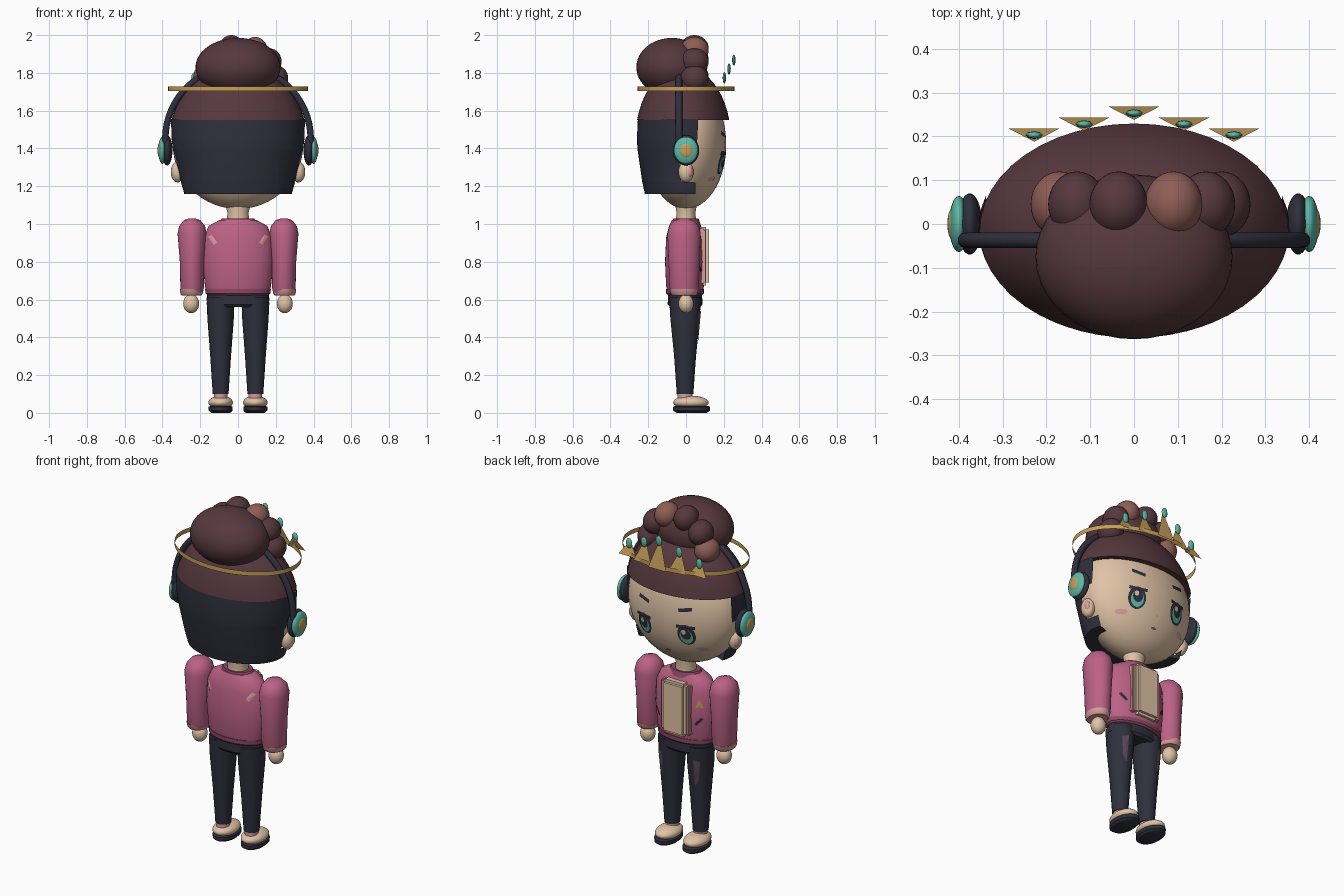
import bpy, bmesh
from math import sin, cos, pi, asin, radians
from mathutils import Vector
from mathutils.bvhtree import BVHTree

cube = bpy.data.objects.get("Cube")
if cube:
    bpy.data.objects.remove(cube, do_unlink=True)


def material(name, code):
    rgb = [int(code[i:i + 2], 16) / 255 for i in (0, 2, 4)]
    col = [c / 12.92 if c < 0.04 else ((c + 0.055) / 1.055) ** 2.4 for c in rgb] + [1]
    m = bpy.data.materials.new(name)
    m.use_nodes = True
    m.diffuse_color = col
    m.node_tree.nodes["Principled BSDF"].inputs["Base Color"].default_value = col
    return m


HAIR = material("brown hair", "56383E")
CURL = material("light brown curl", "8F5E56")
NAVY = material("dark navy", "2F303C")
SKIN = material("cream skin", "E0C3A6")
PINK = material("jacket pink", "BC6285")
PALE = material("pale pink", "D99C9C")
GOLD = material("gold", "C79F58")
TEAL = material("teal", "5DB9A8")
MAUVE = material("mauve", "574758")
PLUM = material("plum trim", "8C4865")


def finish(name, bm, mat, sharp=40):
    """Turn a bmesh into an object, smooth with sharp creases; return its ray tree."""
    bmesh.ops.recalc_face_normals(bm, faces=bm.faces)
    for f in bm.faces:
        f.smooth = True
    for e in bm.edges:
        e.smooth = len(e.link_faces) == 2 and e.calc_face_angle(0) < radians(sharp)
    tree = BVHTree.FromBMesh(bm)
    me = bpy.data.meshes.new(name)
    bm.to_mesh(me)
    bm.free()
    me.materials.append(mat)
    bpy.context.collection.objects.link(bpy.data.objects.new(name, me))
    return tree


def ball(name, mat, loc, size, u=32, v=20):
    bm = bmesh.new()
    bmesh.ops.create_uvsphere(bm, u_segments=u, v_segments=v, radius=1)
    for p in bm.verts:
        p.co = Vector(loc) + Vector(a * b for a, b in zip(p.co, size))
    return finish(name, bm, mat)


def loft(name, mat, rings, x=0, y=0, n=32, caps=True):
    """Stack of ellipses; each ring is (z, radius x, radius y)."""
    bm = bmesh.new()
    rows = [[bm.verts.new((x + rx * cos(2 * pi * i / n), y + ry * sin(2 * pi * i / n), z))
             for i in range(n)] for z, rx, ry in rings]
    for a, b in zip(rows, rows[1:]):
        for i in range(n):
            j = (i + 1) % n
            bm.faces.new((a[i], a[j], b[j], b[i]))
    if caps:
        bm.faces.new(rows[0])
        bm.faces.new(rows[-1])
    return finish(name, bm, mat)


def box(name, mat, loc, size, bevel):
    bm = bmesh.new()
    bmesh.ops.create_cube(bm, size=1)
    for p in bm.verts:
        p.co = Vector(loc) + Vector(a * b for a, b in zip(p.co, size))
    bmesh.ops.bevel(bm, geom=bm.edges[:], offset=bevel, segments=2, affect='EDGES')
    finish(name, bm, mat)


def decal(name, mat, tree, pts, lift=0.004, side=1):
    """Thin plate laid on a surface from the +y (side 1) or -y (side -1) direction."""
    bm = bmesh.new()
    mid = (sum(p[0] for p in pts) / len(pts), sum(p[1] for p in pts) / len(pts))
    vs = []
    for px, pz in [mid] + list(pts):
        hit = tree.ray_cast(Vector((px, side, pz)), Vector((0, -side, 0)))[0]
        y = hit.y if hit else 0
        vs.append(bm.verts.new((px, y + side * lift, pz)))
    for a, b in zip(vs[1:], vs[2:] + vs[1:2]):
        bm.faces.new((vs[0], a, b) if side < 0 else (vs[0], b, a))
    me = bpy.data.meshes.new(name)
    bm.normal_update()
    bm.to_mesh(me)
    bm.free()
    me.materials.append(mat)
    bpy.context.collection.objects.link(bpy.data.objects.new(name, me))


def oval(cx, cz, rx, rz, n=20):
    return [(cx + rx * cos(2 * pi * i / n), cz + rz * sin(2 * pi * i / n)) for i in range(n)]


def strip(x1, z1, x2, z2, w):
    d = Vector((x2 - x1, z2 - z1)).normalized() * w / 2
    return [(x1 - d.y, z1 + d.x), (x2 - d.y, z2 + d.x), (x2 + d.y, z2 - d.x), (x1 + d.y, z1 - d.x)]


# Head and neck
head = ball("head", SKIN, (0, 0, 1.42), (0.345, 0.213, 0.34), 48, 32)
loft("neck", SKIN, [(1.0, 0.06, 0.055), (1.06, 0.056, 0.05), (1.12, 0.07, 0.06)])

# Hair cap, cut flat above the face
zc, r = 1.45, 0.385
angles = [asin(0.1 / r) + (pi / 2 - 0.03 - asin(0.1 / r)) * i / 10 for i in range(11)]
loft("hair_cap", HAIR, [(zc + r * sin(a), 0.365 * cos(a), 0.253 * cos(a)) for a in angles],
     y=-0.015, n=48)

# Short dark hair wrapped round the back, notched at the ears
bm = bmesh.new()
rows = []
for z, rx, ry, limit in [(1.555, .355, .245, .065), (1.45, .352, .25, .06), (1.4, .345, .247, .05),
                         (1.39, .343, .246, -.03), (1.225, .303, .222, -.03),
                         (1.22, .302, .221, .05), (1.16, .285, .208, .05), (1.16, .2, .13, .02)]:
    t = asin((limit + 0.01) / ry)
    rows.append([bm.verts.new((rx * cos(a), -0.01 + ry * sin(a), z))
                 for a in [t - (pi + 2 * t) * i / 32 for i in range(33)]])
for a, b in zip(rows, rows[1:]):
    for i in range(32):
        bm.faces.new((a[i], a[i + 1], b[i + 1], b[i]))
finish("back_hair", bm, NAVY)

# Bun with a row of curls
ball("bun", HAIR, (0, -0.075, 1.83), (0.225, 0.188, 0.155), 40, 24)
for i, (x, z, m) in enumerate([(.2, 1.77, HAIR), (.165, 1.86, HAIR), (.09, 1.92, CURL),
                               (-.035, 1.93, HAIR), (-.13, 1.87, HAIR), (-.17, 1.78, CURL)]):
    ball(f"curl_{i + 1}", m, (x, 0.045, z), (0.066, 0.075, 0.07))

# Crown: thin band, tilted spikes and gems
loft("crown_band", GOLD, [(1.703, 0.37, 0.258), (1.729, 0.37, 0.258)], n=64, caps=False)
for i in range(-2, 3):
    k = abs(i)
    x, y, top = i * 0.114, 0.268 - k * 0.025, 1.88 - k * 0.047
    bm = bmesh.new()
    bm.faces.new([bm.verts.new(p) for p in
                  ((x + .058, y, 1.705), (x - .058, y, 1.705), (x, y - .03, top))])
    finish(f"crown_spike_{i + 3}", bm, GOLD)
    ball(f"crown_gem_{i + 3}", TEAL, (x, y - 0.015, top - 0.012), (0.02, 0.009, 0.03), 8, 6)

# Headphone band
cu = bpy.data.curves.new("headphone_band", 'CURVE')
cu.dimensions = '3D'
cu.bevel_depth = 0.018
cu.bevel_resolution = 3
sp = cu.splines.new('POLY')
sp.points.add(32)
for i, p in enumerate(sp.points):
    a = -0.12 + (pi + 0.24) * i / 32
    p.co = (0.385 * cos(a), -0.037, 1.45 + 0.385 * sin(a), 1)
cu.materials.append(NAVY)
bpy.context.collection.objects.link(bpy.data.objects.new("headphone_band", cu))

# Torso
torso = loft("jacket", PINK, [(.64, .165, .092), (.67, .175, .1), (.8, .187, .106), (.93, .182, .1),
                              (.99, .155, .085), (1.02, .1, .07)], y=-0.005, n=40)
loft("jacket_hem", PLUM, [(.622, .16, .09), (.632, .172, .1), (.655, .174, .1)], y=-0.005)
loft("collar", PLUM, [(1.0, .105, .076), (1.03, .085, .066), (1.028, .062, .055)])
loft("hips", NAVY, [(.56, .15, .08), (.575, .166, .092), (.64, .162, .09)], y=-0.005)
box("shirt_panel", SKIN, (0, 0.091, 0.83), (0.15, 0.062, 0.31), 0.015)
decal("chest_badge", GOLD, torso, [(-.155, .85), (-.115, .85), (-.135, .9)], 0.006)

for s, side in ((1, "left"), (-1, "right")):
    # Ear and headphone cup
    ball(f"{side}_ear", SKIN, (s * .32, 0, 1.275), (.036, .04, .055))
    ball(f"{side}_inner_ear", PALE, (s * .338, .016, 1.275), (.018, .02, .03))
    ball(f"{side}_cup", NAVY, (s * .375, 0, 1.39), (.028, .07, .08))
    ball(f"{side}_cup_cover", TEAL, (s * .4, 0, 1.39), (.022, .064, .072))
    ball(f"{side}_cup_centre", GOLD, (s * .416, 0, 1.39), (.01, .034, .038))
    # Face
    ex = s * 0.135
    decal(f"{side}_eye", NAVY, head, oval(ex, 1.325, .05, .063), 0.004)
    decal(f"{side}_iris", TEAL, head, oval(ex, 1.317, .036, .045), 0.007)
    decal(f"{side}_pupil", NAVY, head, oval(ex, 1.33, .028, .032), 0.009)
    decal(f"{side}_eye_shine", SKIN, head, oval(ex + .01, 1.345, .012, .016), 0.011)
    decal(f"{side}_lash", NAVY, head, strip(ex - .052, 1.375, ex + .052, 1.375, .018), 0.008)
    decal(f"{side}_brow", NAVY, head, strip(s * .095, 1.468, s * .17, 1.482, .02), 0.006)
    decal(f"{side}_cheek", PALE, head, oval(s * .2, 1.238, .03, .014), 0.004)
    # Arm, cuff and hand
    loft(f"{side}_sleeve", PINK, [(.64, .058, .07), (.66, .062, .076), (.8, .065, .083),
         (.95, .077, .088), (.99, .068, .078), (1.02, .044, .05), (1.03, .015, .018)], x=s * .243, y=-.01)
    loft(f"{side}_cuff", PALE, [(.622, .052, .062), (.63, .059, .07), (.655, .062, .075)],
         x=s * .246, y=-.01)
    ball(f"{side}_hand", SKIN, (s * .248, 0, .578), (.042, .04, .05))
    # Jacket trims
    box(f"{side}_shirt_trim", PALE, (s * .083, .085, .83), (.022, .035, .29), .006)
    decal(f"{side}_pocket", NAVY, torso, strip(s * .115, .75, s * .15, .79, .014), 0.005)
    decal(f"{side}_back_stripe", PALE, torso, strip(s * .15, .938, s * .12, .895, .022), 0.005, -1)
    # Leg and shoe
    leg = loft(f"{side}_leg", NAVY, [(.1, .042, .044), (.3, .055, .058), (.5, .07, .078),
                                     (.61, .074, .084)], x=s * .092, y=-.005)
    decal(f"{side}_thigh_patch", MAUVE, leg,
          [(s * .1, .54), (s * .135, .53), (s * .125, .42), (s * .105, .38)], 0.005)
    loft(f"{side}_sock", PALE, [(.07, .036, .04), (.108, .036, .04)], x=s * .092, y=-.005)
    ball(f"{side}_shoe", SKIN, (s * .092, .026, .055), (.065, .094, .036))
    loft(f"{side}_sole", NAVY, [(0, .05, .08), (.012, .063, .098), (.032, .064, .098),
                                (.036, .055, .09)], x=s * .092, y=.03)

# Nose and mouth
decal("nose", PALE, head, oval(0, 1.26, .007, .005, 8))
decal("mouth", PLUM, head, oval(0, 1.195, .018, .006, 12))
